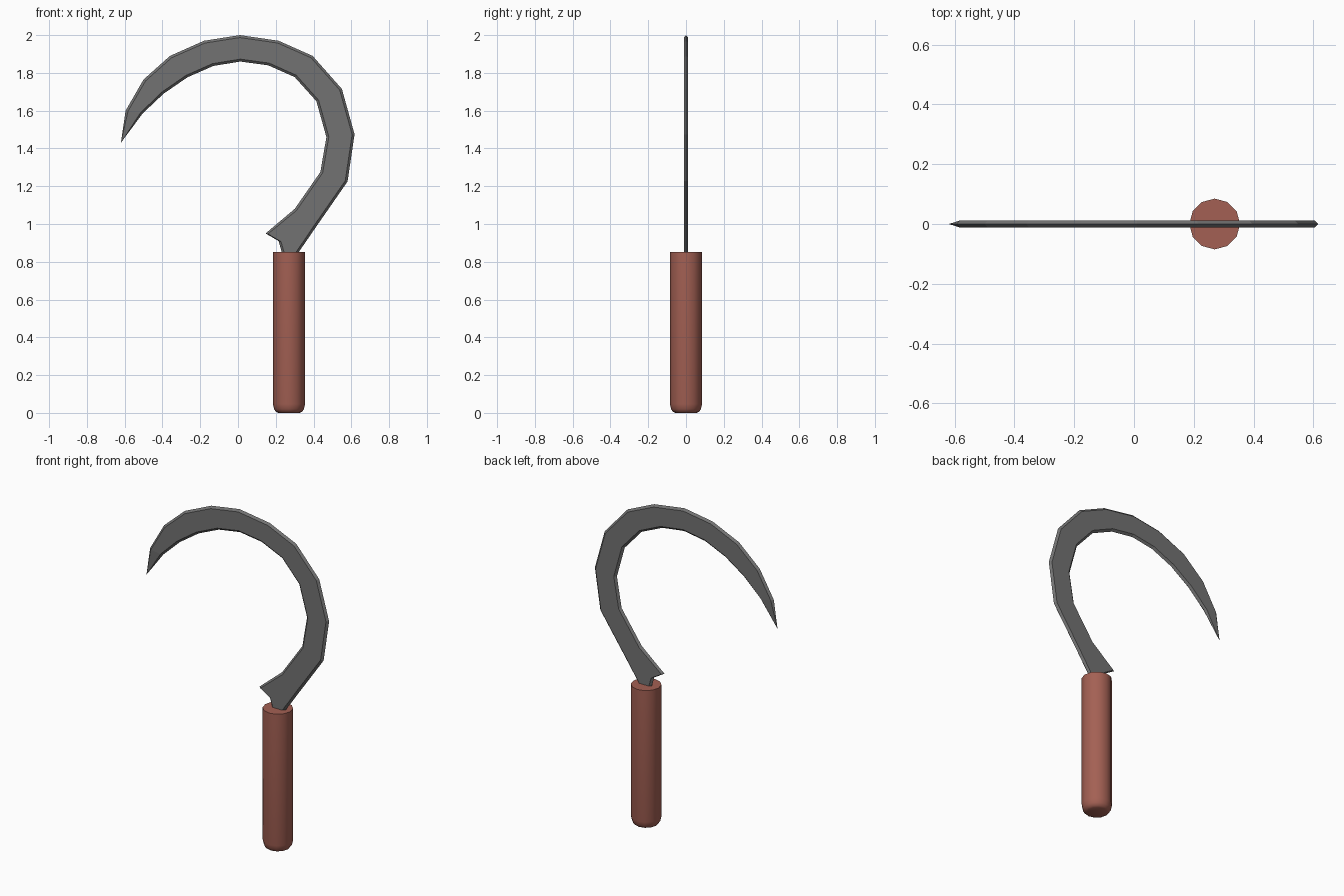
import bpy, bmesh, math
from mathutils import Vector

if "Cube" in bpy.data.objects:
    bpy.data.objects.remove(bpy.data.objects["Cube"])


def material(name, color):
    m = bpy.data.materials.new(name)
    m.diffuse_color = (*color, 1)
    m.use_nodes = True
    m.node_tree.nodes["Principled BSDF"].inputs["Base Color"].default_value = m.diffuse_color
    return m


def loft(name, rings, mat):
    """Skin equal-length rings of points into a closed solid."""
    bm = bmesh.new()
    loops = [[bm.verts.new(p) for p in ring] for ring in rings]
    n = len(loops[0])
    for a, b in zip(loops, loops[1:]):
        for k in range(n):
            bm.faces.new((a[k], a[(k + 1) % n], b[(k + 1) % n], b[k]))
    bm.faces.new(loops[0])
    bm.faces.new(loops[-1])
    bmesh.ops.remove_doubles(bm, verts=bm.verts, dist=0.0005)
    bmesh.ops.recalc_face_normals(bm, faces=bm.faces)
    me = bpy.data.meshes.new(name)
    bm.to_mesh(me)
    bm.free()
    me.materials.append(mat)
    ob = bpy.data.objects.new(name, me)
    bpy.context.collection.objects.link(ob)
    return ob


steel = material("dark steel", (0.17, 0.17, 0.17))
wood = material("red brown wood", (0.37, 0.118, 0.088))

# Blade: outer and inner edge points (x, z) from the tip to the tang
outer = [(-.62, 1.43), (-.595, 1.60), (-.50, 1.765), (-.36, 1.89), (-.18, 1.97),
         (.01, 2.0), (.215, 1.97), (.395, 1.89), (.55, 1.715), (.617, 1.475),
         (.58, 1.225), (.41, .98), (.362, .91), (.341, .88), (.30, .82)]
inner = [(-.62, 1.43), (-.505, 1.585), (-.394, 1.69), (-.267, 1.777), (-.13, 1.837),
         (.013, 1.86), (.16, 1.84), (.30, 1.778), (.415, 1.65), (.468, 1.46),
         (.436, 1.275), (.30, 1.08), (.146, .95), (.215, .91), (.24, .82)]
T = 0.0118  # half thickness, bevelled to a ridge on both edges


def section(o, i):
    o, i = Vector((o[0], 0, o[1])), Vector((i[0], 0, i[1]))
    w = (i - o).length
    if w < 0.001:
        return [o] * 6
    d = (i - o) / w * min(0.013, 0.3 * w)
    y = Vector((0, T, 0))
    return [o, o + d - y, i - d - y, i, i - d + y, o + d + y]


# The tip rings collapse to a point, so start from a single shared vertex
rings = [section(o, i) for o, i in zip(outer, inner)]
rings[0] = [rings[0][0] + Vector((0, 0.0001 * math.sin(k), 0)) for k in range(6)]
loft("blade", rings, steel)

# Handle: twelve-sided grip with a rounded butt and a flat top
profile = [(.056, 0), (.069, .006), (.079, .02), (.085, .047), (.085, .853)]
handle = loft("handle", [[(.27 + r * math.cos(math.tau * k / 12),
                           r * math.sin(math.tau * k / 12), z) for k in range(12)]
                         for r, z in profile], wood)
bpy.context.view_layer.objects.active = handle
handle.select_set(True)
bpy.ops.object.shade_smooth_by_angle(angle=math.radians(40))
